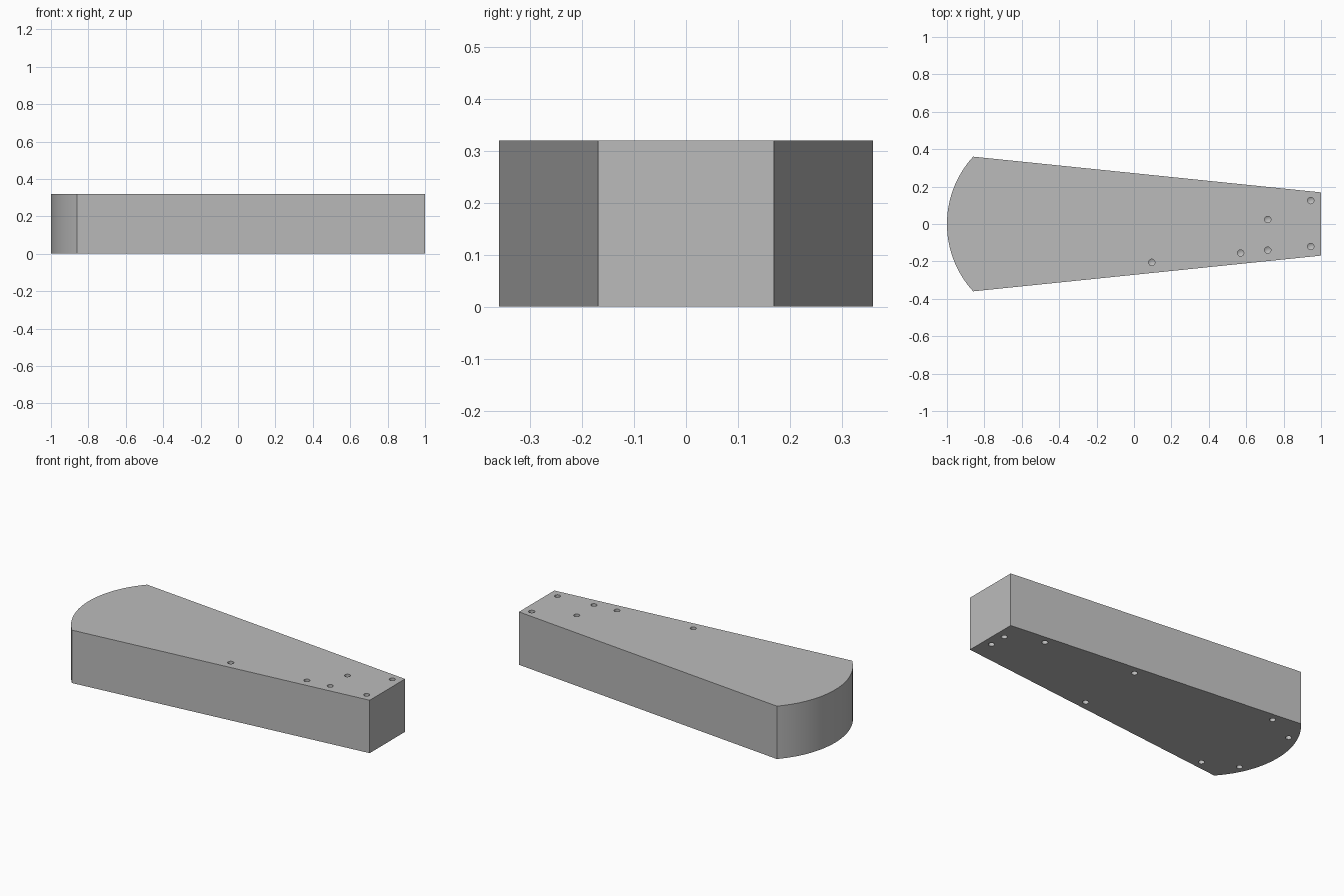
import bpy, bmesh, math
from mathutils import Matrix, Vector

if "Cube" in bpy.data.objects:
    bpy.data.objects.remove(bpy.data.objects["Cube"])

HEIGHT = 0.32
TIP_X, TIP_Y = 1.0, 0.169       # narrow end
WIDE_X, WIDE_Y = -0.86, 0.36    # where the rounded end begins
HOLE_R, HOLE_DEPTH, CONE = 0.017, 0.1, 0.01

grey = bpy.data.materials.new("plain grey")
grey.use_nodes = True
colour = (0.5, 0.5, 0.5, 1)
grey.diffuse_color = colour
grey.node_tree.nodes["Principled BSDF"].inputs["Base Color"].default_value = colour


def make_object(name, bm):
    bmesh.ops.recalc_face_normals(bm, faces=bm.faces)
    mesh = bpy.data.meshes.new(name)
    bm.to_mesh(mesh)
    bm.free()
    mesh.materials.append(grey)
    obj = bpy.data.objects.new(name, mesh)
    bpy.context.collection.objects.link(obj)
    return obj


# Tapered block with an arc at the wide end
sagitta = WIDE_X + 1
radius = (WIDE_Y ** 2 + sagitta ** 2) / (2 * sagitta)
half_angle = math.asin(WIDE_Y / radius)
steps = 32
outline = [(TIP_X, -TIP_Y), (TIP_X, TIP_Y)]
for i in range(steps + 1):
    a = half_angle * (1 - 2 * i / steps)
    outline.append((-1 + radius - radius * math.cos(a), radius * math.sin(a)))
bm = bmesh.new()
base = bm.faces.new([bm.verts.new((x, y, 0)) for x, y in outline])
top = bmesh.ops.extrude_face_region(bm, geom=[base])["geom"]
bmesh.ops.translate(bm, vec=(0, 0, HEIGHT),
                    verts=[v for v in top if isinstance(v, bmesh.types.BMVert)])
block = make_object("tapered_block", bm)

# Drilled holes: a straight bore with a conical bottom
top_holes = [(0.095, -0.205), (0.57, -0.155), (0.715, -0.14),
             (0.715, 0.024), (0.945, 0.125), (0.945, -0.12)]
bottom_holes = [(0.744, 0.147)]
for x, y in [(0.948, 0.053), (0.167, 0.202), (-0.717, 0.295), (-0.905, 0.204)]:
    bottom_holes += [(x, y), (x, -y)]


def add_drill(bm, x, y, surface, inward):
    rings = []
    for z in (-0.02, HOLE_DEPTH):
        rings.append([bm.verts.new((x + HOLE_R * math.cos(t * math.tau / 24),
                                    y + HOLE_R * math.sin(t * math.tau / 24),
                                    surface + inward * z)) for t in range(24)])
    point = bm.verts.new((x, y, surface + inward * (HOLE_DEPTH + CONE)))
    bm.faces.new(rings[0])
    for i in range(24):
        j = (i + 1) % 24
        bm.faces.new((rings[0][i], rings[0][j], rings[1][j], rings[1][i]))
        bm.faces.new((rings[1][i], rings[1][j], point))


bm = bmesh.new()
for x, y in top_holes:
    add_drill(bm, x, y, HEIGHT, -1)
for x, y in bottom_holes:
    add_drill(bm, x, y, 0, 1)
drills = make_object("hole_cutter", bm)
drills.hide_render = True

cut = block.modifiers.new("drilled holes", "BOOLEAN")
cut.operation = "DIFFERENCE"
cut.solver = "EXACT"
cut.object = drills
bpy.ops.object.select_all(action="DESELECT")
block.select_set(True)
bpy.context.view_layer.objects.active = block
bpy.ops.object.modifier_apply(modifier=cut.name)
bpy.data.objects.remove(drills)
bpy.ops.object.shade_smooth_by_angle(angle=math.radians(25))
